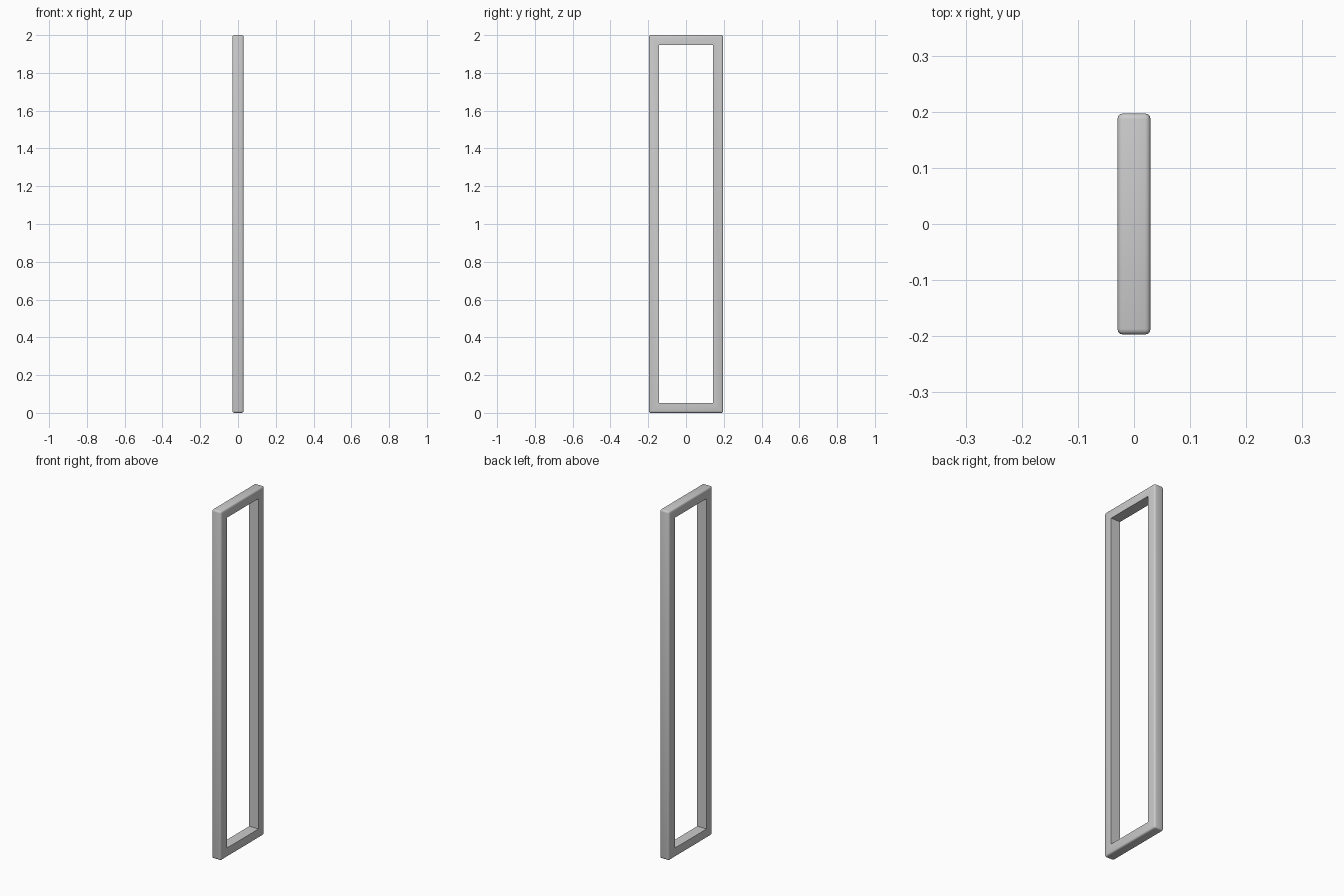
import bpy, bmesh

if "Cube" in bpy.data.objects:
    bpy.data.objects.remove(bpy.data.objects["Cube"])

HALF_X, HALF_Y, HEIGHT, BAR = 0.0295, 0.197, 2.0, 0.053

# Frame outline: outer and inner rectangles in the YZ plane
def rect(inset):
    y, lo, hi = HALF_Y - inset, inset, HEIGHT - inset
    return [(-y, lo), (y, lo), (y, hi), (-y, hi)]

bm = bmesh.new()
loops = [[bm.verts.new((x, y, z)) for y, z in rect(i)]
         for x, i in ((HALF_X, 0), (HALF_X, BAR), (-HALF_X, BAR), (-HALF_X, 0))]

# Mitred bars: sweep the square section around the four corners
for a in range(4):
    p, q = loops[a], loops[(a + 1) % 4]
    for c in range(4):
        d = (c + 1) % 4
        bm.faces.new((p[c], p[d], q[d], q[c]))
bmesh.ops.recalc_face_normals(bm, faces=bm.faces)

# Rounded outer edges, crisp inner opening
outer_verts = set(loops[0] + loops[3])
outer = [e for e in bm.edges if all(v in outer_verts for v in e.verts)]
bmesh.ops.bevel(bm, geom=outer, offset=0.01, offset_type='OFFSET',
                segments=3, profile=0.5, affect='EDGES', clamp_overlap=True)

mesh = bpy.data.meshes.new("rectangular_frame")
bm.to_mesh(mesh)
bm.free()
frame = bpy.data.objects.new("rectangular_frame", mesh)
bpy.context.collection.objects.link(frame)
bpy.context.view_layer.objects.active = frame
frame.select_set(True)
bpy.ops.object.shade_smooth_by_angle(angle=0.6)
